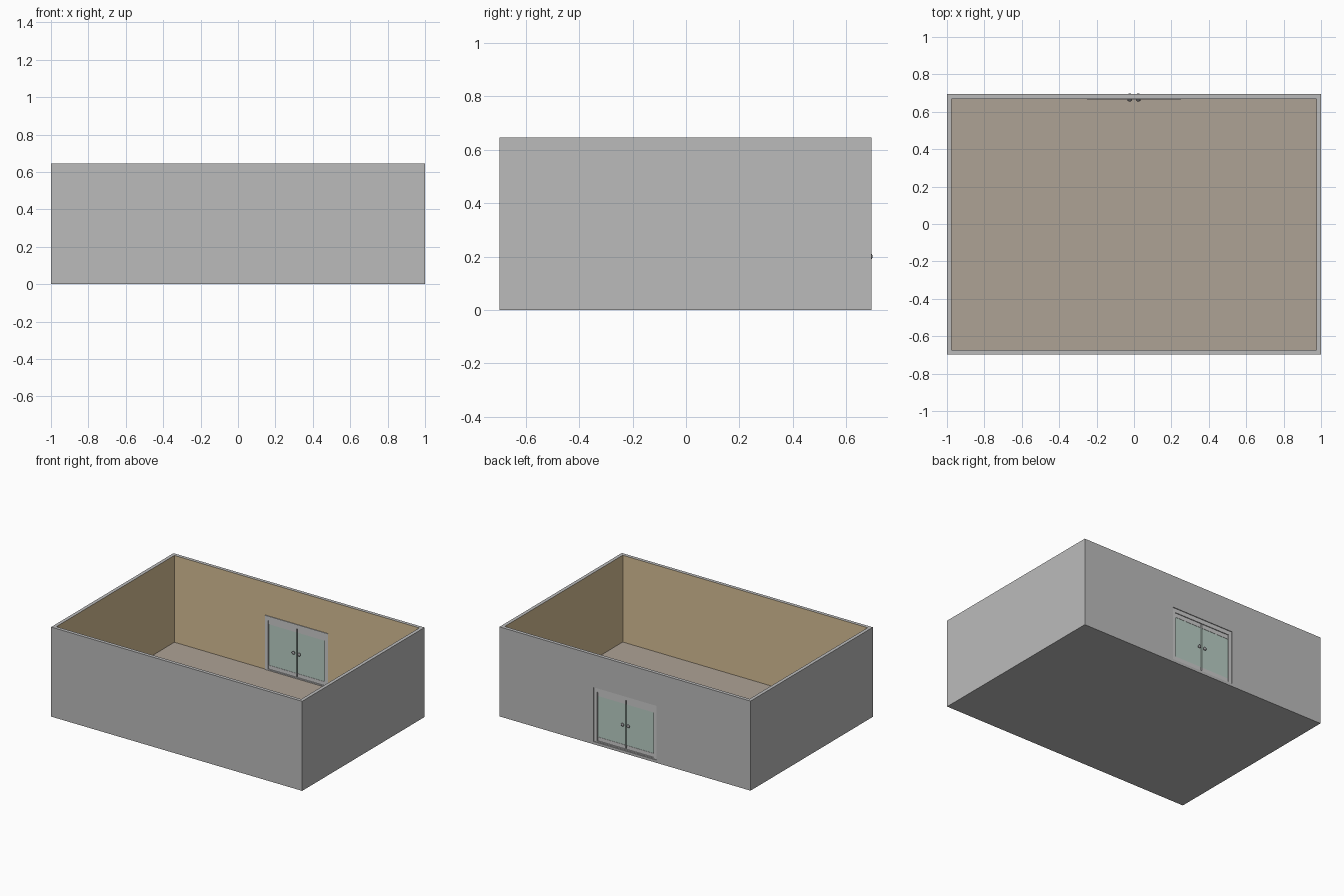
import bpy, bmesh
from math import pi
from mathutils import Matrix

if "Cube" in bpy.data.objects:
    bpy.data.objects.remove(bpy.data.objects["Cube"])

YF, YB, T, FLOOR = -0.698, 0.694, 0.035, 0.02   # outer faces, wall thickness, floor height
H, YD = 0.645, YB - T / 2                        # wall height, door centre plane


def mat(name, rgb):
    m = bpy.data.materials.new(name)
    m.diffuse_color = (*rgb, 1)
    m.use_nodes = True
    m.node_tree.nodes["Principled BSDF"].inputs["Base Color"].default_value = m.diffuse_color
    return m


GREY = mat("plaster_grey", (0.5, 0.5, 0.5))
TAN = mat("wall_tan", (0.68, 0.52, 0.30))
BROWN = mat("floor_brown", (0.42, 0.36, 0.30))
FRAME = mat("frame_grey", (0.57, 0.57, 0.59))
GLASS = mat("glass_green", (0.49, 0.62, 0.56))
METAL = mat("knob_metal", (0.3, 0.3, 0.31))


def finish(name, bm, mats):
    me = bpy.data.meshes.new(name)
    bm.to_mesh(me)
    bm.free()
    for m in mats:
        me.materials.append(m)
    ob = bpy.data.objects.new(name, me)
    bpy.context.collection.objects.link(ob)
    return ob


def add_box(bm, x0, x1, y0, y1, z0, z1):
    m = Matrix.Translation(((x0 + x1) / 2, (y0 + y1) / 2, (z0 + z1) / 2))
    m = m @ Matrix.Diagonal((x1 - x0, y1 - y0, z1 - z0, 1))
    return bmesh.ops.create_cube(bm, size=1, matrix=m)


def box(name, material, *dims):
    bm = bmesh.new()
    add_box(bm, *dims)
    return finish(name, bm, [material])


# room shell: a block whose top is inset and pushed down to the floor
bm = bmesh.new()
add_box(bm, -1, 1, YF, YB, 0, H)
top = max(bm.faces, key=lambda f: f.calc_center_median().z)
bmesh.ops.inset_region(bm, faces=[top], thickness=T)
side = bmesh.ops.extrude_discrete_faces(bm, faces=[top])
floor = side["faces"][0]
bmesh.ops.translate(bm, verts=floor.verts, vec=(0, 0, FLOOR - H))
floor.material_index = 2
for e in floor.edges:
    for f in e.link_faces:
        if f is not floor:
            f.material_index = 1
bmesh.ops.recalc_face_normals(bm, faces=bm.faces)
room = finish("room_shell", bm, [GREY, TAN, BROWN])

# doorway opening in the back wall
W, Z1 = 0.25, 0.41
cutter = box("doorway_cutter", GREY, -W, W, YB - T - 0.02, YB + 0.02, FLOOR, Z1)
cutter.hide_render = True
mod = room.modifiers.new("doorway", "BOOLEAN")
mod.operation, mod.object, mod.solver = "DIFFERENCE", cutter, "EXACT"
bpy.context.view_layer.objects.active = room
bpy.ops.object.modifier_apply(modifier=mod.name)
bpy.data.objects.remove(cutter)

# door frame: two posts, a header and a low sill
FW, FD = 0.025, 0.012
box("frame_header", FRAME, -W, W, YD - FD, YD + FD, Z1 - 0.03, Z1)
box("frame_sill", FRAME, -W + FW, W - FW, YD - FD, YD + FD, FLOOR, FLOOR + 0.008)

for s, label in ((-1, "left"), (1, "right")):
    def span(a, b):
        return sorted((s * a, s * b))

    box(f"frame_post_{label}", FRAME, *span(W - FW, W), YD - FD, YD + FD, FLOOR, Z1 - 0.03)
    # glass leaf with its top and bottom rails
    x = span(0.004, W - FW)
    box(f"glass_{label}", GLASS, *x, YD - 0.004, YD + 0.004, 0.055, 0.35)
    box(f"top_rail_{label}", FRAME, *x, YD - 0.006, YD + 0.006, 0.35, Z1 - 0.03)
    box(f"bottom_rail_{label}", FRAME, *x, YD - 0.006, YD + 0.006, FLOOR + 0.008, 0.055)
    # round knobs on both faces joined by a spindle
    bm = bmesh.new()
    m = Matrix.Translation((s * 0.023, YD, 0.2))
    bmesh.ops.create_cone(bm, cap_ends=True, segments=16, radius1=0.005, radius2=0.005,
                          depth=0.03, matrix=m @ Matrix.Rotation(pi / 2, 4, "X"))
    for d in (-1, 1):
        bmesh.ops.create_uvsphere(
            bm, u_segments=16, v_segments=10, radius=1,
            matrix=m @ Matrix.Translation((0, d * 0.0145, 0)) @ Matrix.Diagonal((0.012, 0.007, 0.012, 1)))
    knob = finish(f"knob_{label}", bm, [METAL])
    bpy.ops.object.select_all(action="DESELECT")
    knob.select_set(True)
    bpy.context.view_layer.objects.active = knob
    bpy.ops.object.shade_smooth_by_angle()
